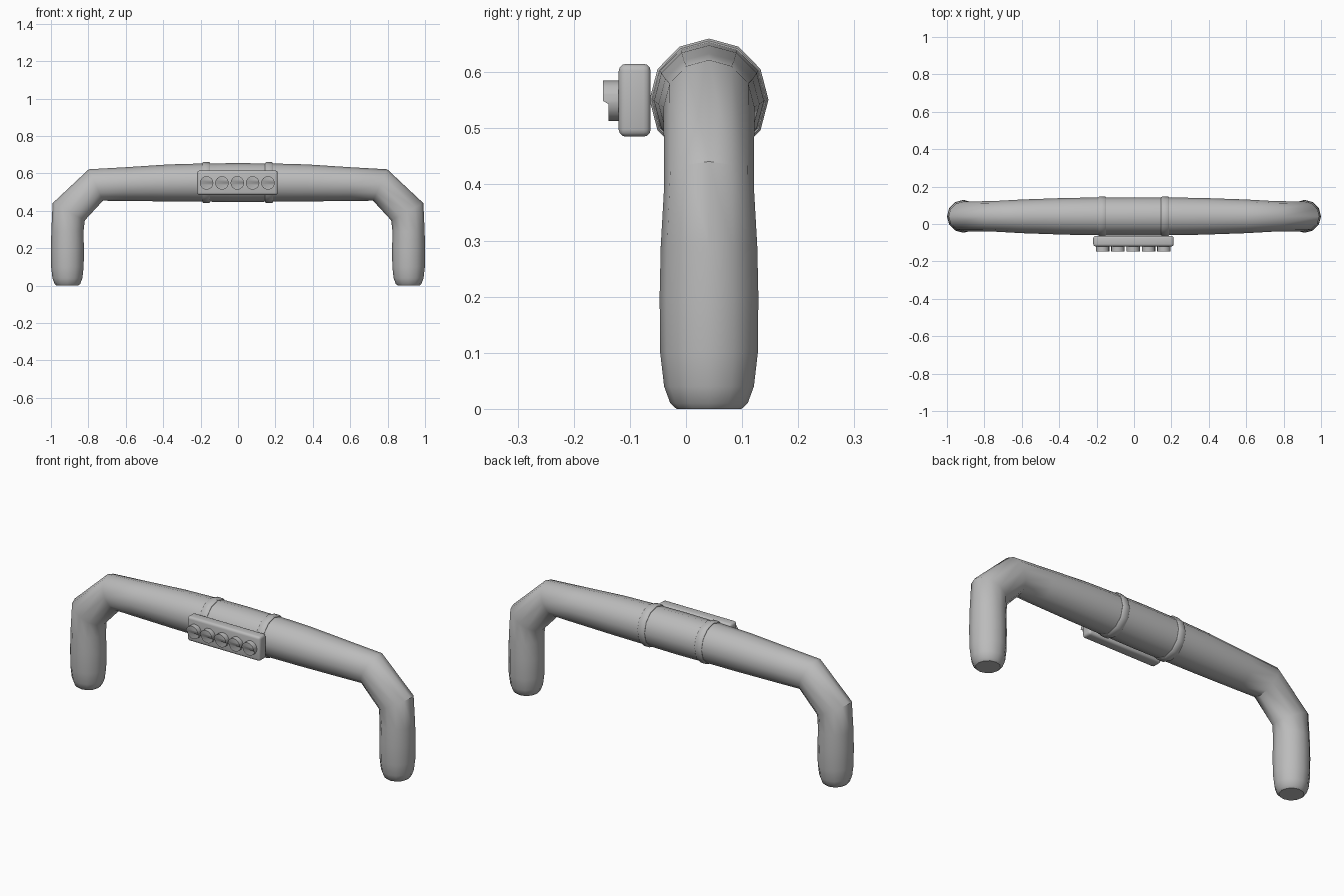
import bpy, bmesh
from math import cos, sin, pi, radians
from mathutils import Matrix, Vector

if "Cube" in bpy.data.objects:
    bpy.data.objects.remove(bpy.data.objects["Cube"])

grey = bpy.data.materials.new("plain_grey")
grey.use_nodes = True
grey.diffuse_color = (0.5, 0.5, 0.5, 1)
grey.node_tree.nodes["Principled BSDF"].inputs["Base Color"].default_value = (0.5, 0.5, 0.5, 1)

SIDES = 12
BAR_Y, BAR_Z = 0.041, 0.551


def finish(name, bm, angle=35, bevel=0, segments=2):
    bmesh.ops.recalc_face_normals(bm, faces=bm.faces)
    mesh = bpy.data.meshes.new(name)
    bm.to_mesh(mesh)
    bm.free()
    mesh.materials.append(grey)
    obj = bpy.data.objects.new(name, mesh)
    bpy.context.collection.objects.link(obj)
    bpy.ops.object.select_all(action='DESELECT')
    obj.select_set(True)
    bpy.context.view_layer.objects.active = obj
    if bevel:
        mod = obj.modifiers.new("soft_edges", 'BEVEL')
        mod.width, mod.segments = bevel, segments
        mod.limit_method = 'ANGLE'
        bpy.ops.object.modifier_apply(modifier=mod.name)
    bpy.ops.object.shade_smooth_by_angle(angle=radians(angle))
    return obj


def loft(bm, stations, closed=False):
    # each station: centre x, z; ring half axis x, z; half width in y
    rings = []
    for x, z, ux, uz, ry in stations:
        rings.append([bm.verts.new((x + ux * cos(a), BAR_Y + ry * sin(a), z + uz * cos(a)))
                      for a in (2 * pi * i / SIDES for i in range(SIDES))])
    pairs = list(zip(rings, rings[1:]))
    if closed:
        pairs.append((rings[-1], rings[0]))
    for a, b in pairs:
        for i in range(SIDES):
            j = (i + 1) % SIDES
            bm.faces.new((a[i], a[j], b[j], b[i]))
    if not closed:
        bm.faces.new(rings[0])
        bm.faces.new(rings[-1])


# Handlebar: bulging centre, mitred elbows, rounded grips with flat ends
half = [(0.19, 0.551, 0, 0.102, 0.101), (0.37, 0.549, 0, 0.099, 0.098),
        (0.6, 0.543, 0, 0.09, 0.09), (0.76, 0.538, 0.038, 0.084, 0.081),
        (0.905, 0.395, 0.086, 0.046, 0.08)]
half += [(0.912, z, r, 0, r) for z, r in
         ((0.29, 0.086), (0.2, 0.088), (0.1, 0.087), (0.04, 0.08), (0.01, 0.069), (0, 0.058))]
mirrored = [(-x, z, -ux, uz, r) for x, z, ux, uz, r in reversed(half)]
# keep ring order continuous on the mirrored side
bm = bmesh.new()
loft(bm, mirrored + [(0, 0.551, 0, 0.104, 0.102)] + half)
finish("handlebar", bm, 40)

# Two straps around the bar
for side, x in (("right", -0.17), ("left", 0.166)):
    bm = bmesh.new()
    profile = [(-0.021, 0.098), (-0.021, 0.105), (-0.016, 0.109),
               (0.016, 0.109), (0.021, 0.105), (0.021, 0.098)]
    loft(bm, [(x + dx, BAR_Z, 0, r, r - 0.003) for dx, r in profile], closed=True)
    finish(side + "_strap", bm, 50)

# Control box on the front of the bar
bm = bmesh.new()
bmesh.ops.create_cube(bm, size=1, matrix=Matrix.Translation((-0.003, -0.0915, 0.55))
                      @ Matrix.Diagonal((0.43, 0.057, 0.13, 1)))
finish("control_box", bm, 40, bevel=0.013, segments=3)

# Row of five buttons, each with a stepped face
for k in range(5):
    bm = bmesh.new()
    bmesh.ops.create_cone(bm, cap_ends=True, segments=16, radius1=0.036, radius2=0.036,
                          depth=0.034, matrix=Matrix.Rotation(pi / 2, 4, 'X'))
    for cut in (0.012, -0.006):
        bmesh.ops.bisect_plane(bm, geom=bm.verts[:] + bm.edges[:] + bm.faces[:],
                               plane_co=(0, 0, cut), plane_no=(0, 0, 1))
    for v in bm.verts:
        if v.co.y < 0 and v.co.z < 0:
            v.co.y += 0.01
    bm.transform(Matrix.Translation(Vector((-0.168 + 0.082 * k, -0.131, 0.549))))
    finish("button_%d" % (k + 1), bm, 30)
